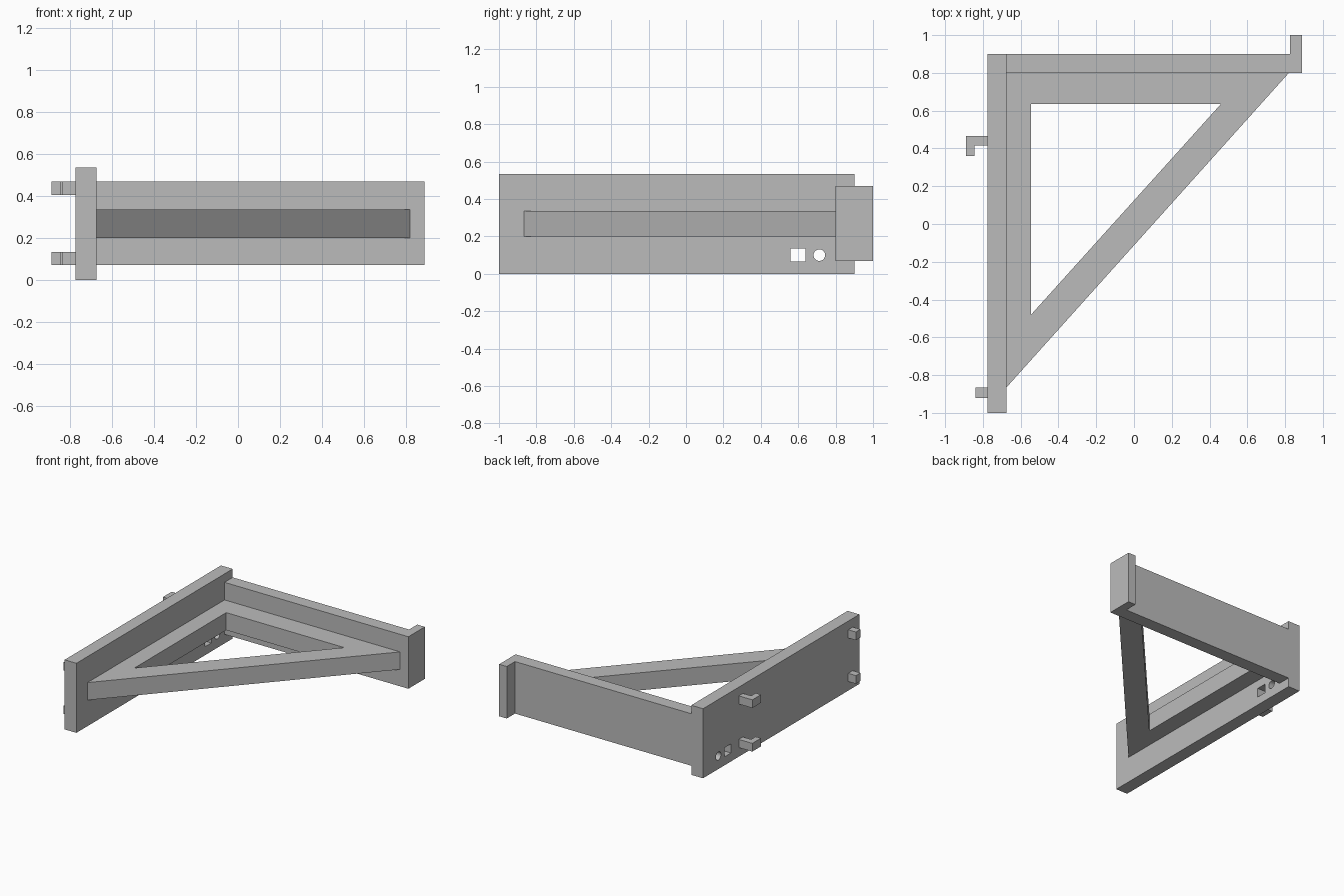
import bpy, bmesh
from math import pi

cube = bpy.data.objects.get("Cube")
if cube:
    bpy.data.objects.remove(cube, do_unlink=True)

grey = bpy.data.materials.new("light grey")
grey.use_nodes = True
colour = (0.5, 0.5, 0.5, 1)
grey.diffuse_color = colour
grey.node_tree.nodes["Principled BSDF"].inputs["Base Color"].default_value = colour


def finish(name, bm):
    bmesh.ops.recalc_face_normals(bm, faces=bm.faces)
    mesh = bpy.data.meshes.new(name)
    bm.to_mesh(mesh)
    bm.free()
    mesh.materials.append(grey)
    ob = bpy.data.objects.new(name, mesh)
    bpy.context.collection.objects.link(ob)
    return ob


def prism(name, outline, z0, z1):
    """Extrude a flat outline upwards."""
    bm = bmesh.new()
    face = bm.faces.new([bm.verts.new((x, y, z0)) for x, y in outline])
    top = bmesh.ops.extrude_face_region(bm, geom=[face])["geom"]
    verts = [v for v in top if isinstance(v, bmesh.types.BMVert)]
    bmesh.ops.translate(bm, verts=verts, vec=(0, 0, z1 - z0))
    return finish(name, bm)


def box(name, x0, x1, y0, y1, z0, z1):
    return prism(name, [(x0, y0), (x1, y0), (x1, y1), (x0, y1)], z0, z1)


def cut(target, cutter):
    mod = target.modifiers.new("cut", "BOOLEAN")
    mod.operation = "DIFFERENCE"
    mod.solver = "EXACT"
    mod.object = cutter
    cutter.hide_render = True
    cutter.hide_set(True)


OUT, IN = -0.775, -0.675     # outer and inner face of the wall plate

# Wall plate with a square and a round hole
plate = box("wall_plate", OUT, IN, -1, 0.9, 0, 0.535)
cut(plate, box("square_hole_cutter", -0.85, -0.6, 0.56, 0.64, 0.065, 0.135))
bpy.ops.mesh.primitive_cylinder_add(vertices=32, radius=0.031, depth=0.3,
                                    location=(-0.725, 0.713, 0.1), rotation=(0, pi / 2, 0))
round_cutter = bpy.context.object
round_cutter.name = "round_hole_cutter"
round_cutter.data.materials.append(grey)
cut(plate, round_cutter)

# Arm with an upturned end lip
prism("arm", [(IN, 0.8), (0.89, 0.8), (0.89, 1), (0.825, 1), (0.825, 0.9), (IN, 0.9)], 0.07, 0.47)

# Triangular brace with an open middle
outer = [(IN, 0.8), (IN, -0.865), (0.82, 0.8)]
inner = [(-0.545, 0.635), (-0.545, -0.48), (0.46, 0.635)]
bm = bmesh.new()
rings = [[bm.verts.new((x, y, z)) for x, y in ring]
         for ring, z in ((outer, 0.2), (outer, 0.335), (inner, 0.335), (inner, 0.2))]
for a, b in zip(rings, rings[1:] + rings[:1]):
    for i in range(3):
        j = (i + 1) % 3
        bm.faces.new((a[i], a[j], b[j], b[i]))
finish("triangular_brace", bm)

# Two rows of hooks and pegs on the outer face
for row, z in (("lower", 0.07), ("upper", 0.405)):
    prism(row + "_hook", [(OUT, 0.415), (OUT, 0.465), (-0.89, 0.465), (-0.89, 0.36),
                          (-0.845, 0.36), (-0.845, 0.415)], z, z + 0.063)
    box(row + "_peg", -0.84, OUT, -0.92, -0.865, z, z + 0.063)
